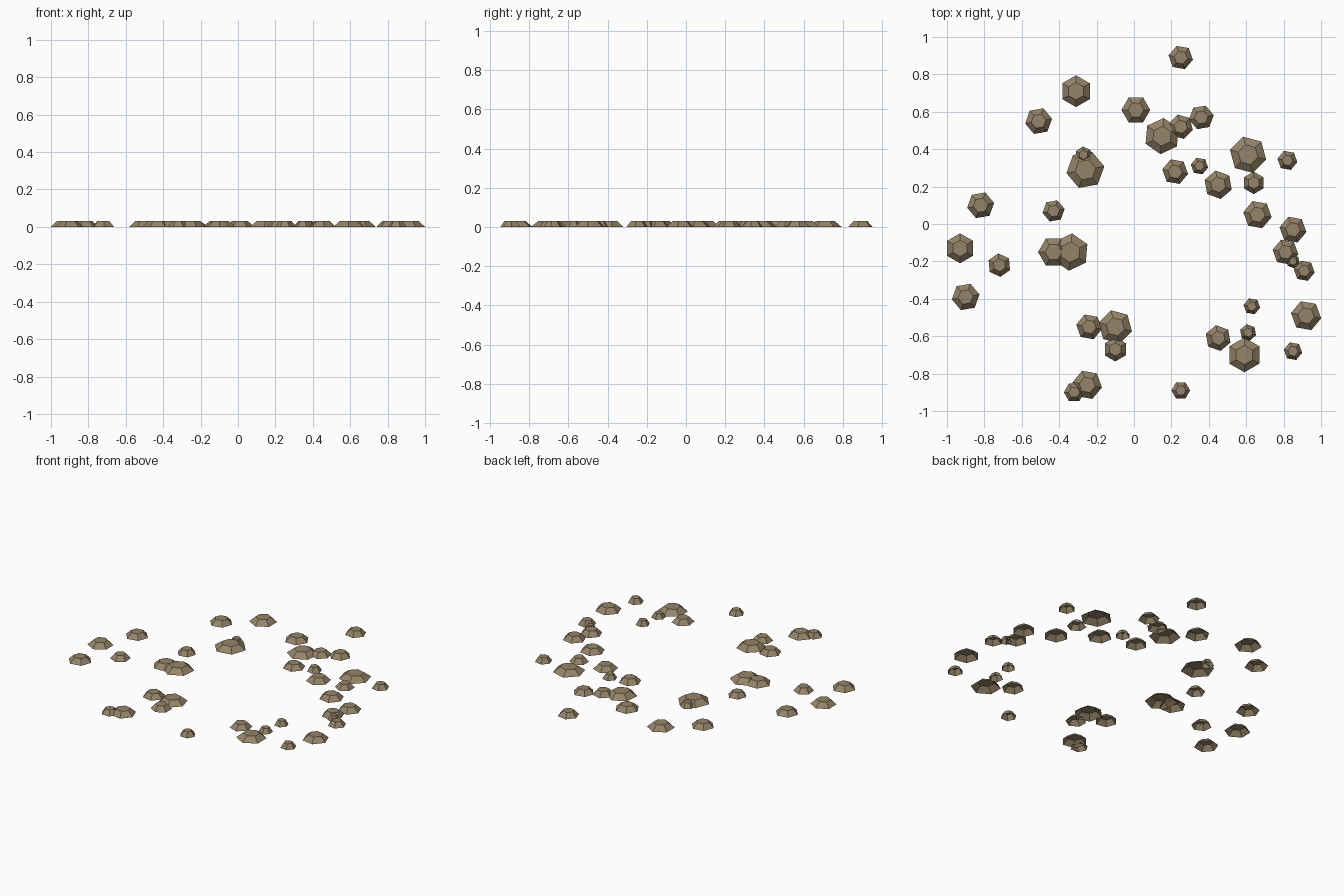
import bpy
import bmesh
from math import radians
from mathutils import Matrix

default_cube = bpy.data.objects.get("Cube")
if default_cube:
    bpy.data.objects.remove(default_cube, do_unlink=True)

# One flat earthy colour for every stone
STONE_COLOUR = (0.30, 0.23, 0.14, 1.0)
stone_material = bpy.data.materials.new("dusty_brown_stone")
stone_material.use_nodes = True
stone_material.diffuse_color = STONE_COLOUR
shader = stone_material.node_tree.nodes["Principled BSDF"]
shader.inputs["Base Color"].default_value = STONE_COLOUR
shader.inputs["Roughness"].default_value = 0.9

HEIGHT = 0.032      # every stone rises equally far from the ground
TOP_RATIO = 0.55    # flat top compared with the footprint
SIDES = 6


def add_stone(name, x, y, radius, turn):
    """Six-sided tapered stone, open where it meets the ground."""
    bm = bmesh.new()
    bmesh.ops.create_cone(
        bm, cap_ends=True, cap_tris=False, segments=SIDES,
        radius1=radius, radius2=radius * TOP_RATIO, depth=HEIGHT,
        matrix=Matrix.Translation((0, 0, HEIGHT / 2)),
    )
    bm.normal_update()
    underside = [face for face in bm.faces if face.normal.z < -0.9]
    bmesh.ops.delete(bm, geom=underside, context="FACES_ONLY")
    mesh = bpy.data.meshes.new(name)
    bm.to_mesh(mesh)
    bm.free()
    mesh.materials.append(stone_material)
    stone = bpy.data.objects.new(name, mesh)
    stone.location = (x, y, 0)
    # a vertex points along +y before the turn
    stone.rotation_euler.z = radians(turn)
    bpy.context.collection.objects.link(stone)


def scatter(name, stones):
    for number, stone in enumerate(stones, start=1):
        add_stone(f"{name}_{number}", *stone)


# Each entry: x, y, footprint radius, turn in degrees
scatter("large_stone", [
    (-.31, .71, .085, 0), (.15, .47, .097, -5), (-.26, .29, .103, -20),
    (.61, .37, .1, 15), (.59, -.7, .093, 0), (-.1, -.55, .092, 15),
    (-.34, -.15, .1, -5), (-.43, -.15, .083, 30), (-.25, -.86, .08, 20),
    (.92, -.49, .082, 20), (-.93, -.13, .08, 0),
])

scatter("medium_stone", [
    (-.51, .55, .073, -20), (.01, .61, .077, 30), (.36, .57, .067, -20),
    (.25, .52, .067, 15), (.22, .28, .07, 20), (.45, .21, .077, 10),
    (.66, .05, .077, 20), (.85, -.03, .073, 20), (.81, -.15, .07, 20),
    (.45, -.61, .07, 10), (-.24, -.55, .07, 20), (-.9, -.39, .075, -20),
    (-.82, .1, .073, -20), (.25, .89, .066, 20),
])

scatter("small_stone", [
    (.64, .22, .06, 0), (.82, .34, .054, 20), (.91, -.25, .057, 20),
    (-.1, -.67, .065, 0), (-.72, -.22, .063, 5), (-.43, .07, .06, -20),
    (-.32, -.9, .055, 30),
])

scatter("pebble", [
    (-.27, .37, .045, 5), (.35, .31, .047, 20), (.85, -.2, .037, 10),
    (.63, -.44, .045, 20), (.61, -.58, .045, 10), (.85, -.68, .05, 20),
    (.25, -.89, .05, 30),
])
